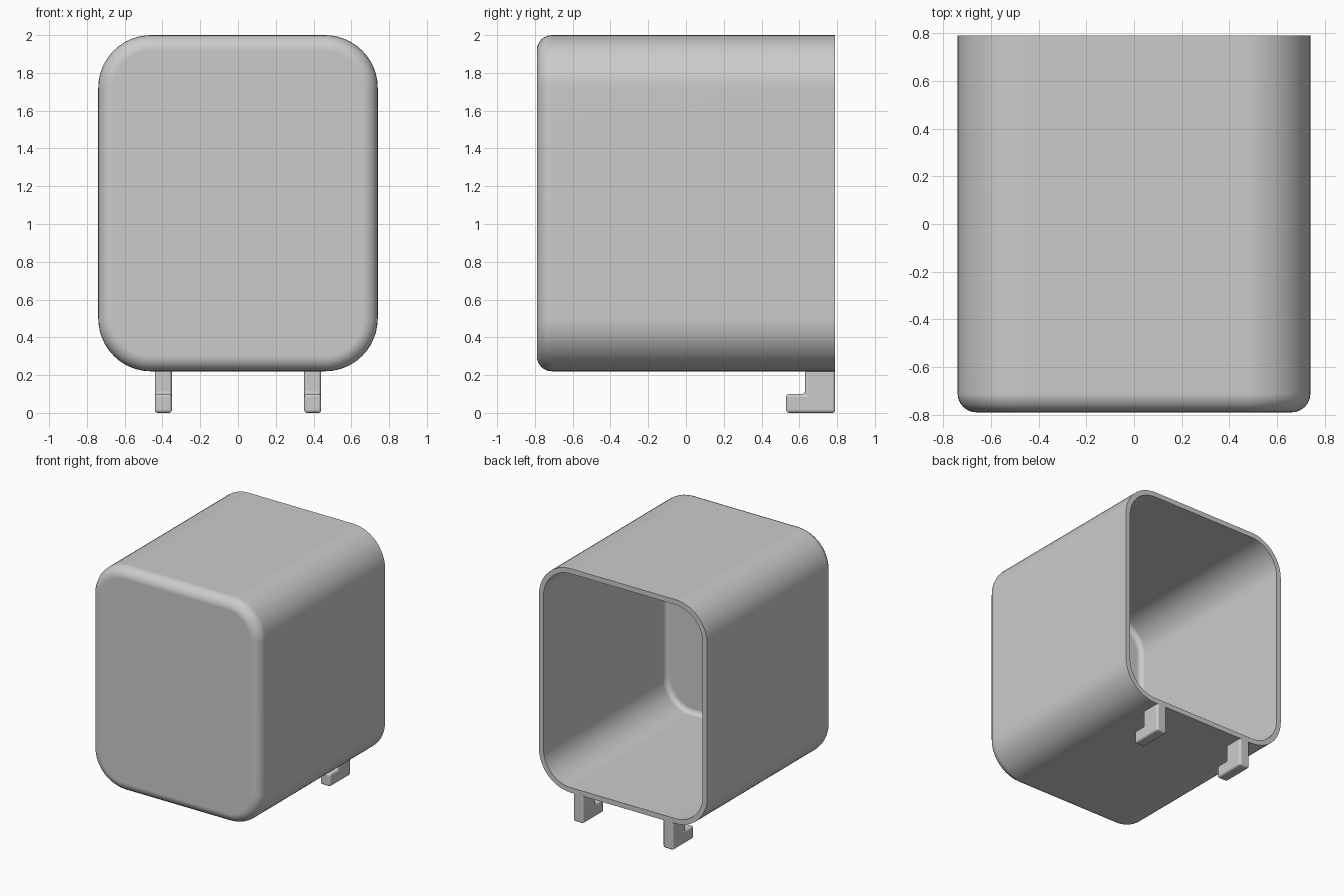
import bpy, bmesh
from math import sin, cos, pi

cube = bpy.data.objects.get("Cube")
if cube:
    bpy.data.objects.remove(cube, do_unlink=True)

grey = bpy.data.materials.new("plain_grey")
grey.use_nodes = True
grey.diffuse_color = (0.6, 0.6, 0.6, 1)
grey.node_tree.nodes["Principled BSDF"].inputs["Base Color"].default_value = grey.diffuse_color

HALF_W, HALF_H, MID_Z = 0.74, 0.89, 1.11
FRONT, BACK = -0.79, 0.79
CORNER, EDGE, WALL, INNER_EDGE = 0.28, 0.08, 0.04, 0.04


def finish(bm, name):
    bmesh.ops.recalc_face_normals(bm, faces=bm.faces)
    mesh = bpy.data.meshes.new(name)
    bm.to_mesh(mesh)
    bm.free()
    mesh.materials.append(grey)
    obj = bpy.data.objects.new(name, mesh)
    bpy.context.collection.objects.link(obj)
    bpy.ops.object.select_all(action='DESELECT')
    obj.select_set(True)
    bpy.context.view_layer.objects.active = obj
    return obj


def smooth(obj):
    bpy.ops.object.shade_smooth_by_angle(angle=pi / 6)
    weighted = obj.modifiers.new("flat_faces", 'WEIGHTED_NORMAL')
    weighted.keep_sharp = True


def rounded_ring(bm, inset, y, steps=12):
    """Rounded rectangle facing the front, shrunk by inset."""
    r = CORNER - inset
    cx, cz = HALF_W - CORNER, HALF_H - CORNER
    verts = []
    for q, (sx, sz) in enumerate([(1, 1), (-1, 1), (-1, -1), (1, -1)]):
        for i in range(steps + 1):
            a = (q + i / steps) * pi / 2
            verts.append(bm.verts.new((sx * cx + r * cos(a), y, MID_Z + sz * cz + r * sin(a))))
    return verts


def fillet(inset, y, radius, steps=6):
    """Profile points (inset, y) from the front face round to the side wall."""
    angles = [i / steps * pi / 2 for i in range(steps + 1)]
    return [(inset + radius * (1 - sin(a)), y + radius * (1 - cos(a))) for a in angles]


# Hollow housing, closed at the front and open at the back
profile = fillet(0, FRONT, EDGE) + [(0, BACK), (WALL, BACK)]
profile += reversed(fillet(WALL, FRONT + WALL, INNER_EDGE))
bm = bmesh.new()
rings = [rounded_ring(bm, inset, y) for inset, y in profile]
for a, b in zip(rings, rings[1:]):
    for i in range(len(a)):
        j = (i + 1) % len(a)
        bm.faces.new((a[i], a[j], b[j], b[i]))
bm.faces.new(rings[0])
bm.faces.new(rings[-1])
smooth(finish(bm, "housing"))

# Two L-shaped hooks under the open end
HOOK = [(0.53, 0), (BACK, 0), (BACK, 0.24), (0.63, 0.24), (0.63, 0.10), (0.53, 0.10)]
for side, x in (("right", -0.395), ("left", 0.395)):
    bm = bmesh.new()
    face = bm.faces.new([bm.verts.new((x - 0.045, y, z)) for y, z in HOOK])
    grown = bmesh.ops.extrude_face_region(bm, geom=[face])["geom"]
    bmesh.ops.translate(bm, vec=(0.09, 0, 0),
                        verts=[v for v in grown if isinstance(v, bmesh.types.BMVert)])
    hook = finish(bm, side + "_hook")
    bevel = hook.modifiers.new("soft_edges", 'BEVEL')
    bevel.width, bevel.segments = 0.015, 3
    smooth(hook)
